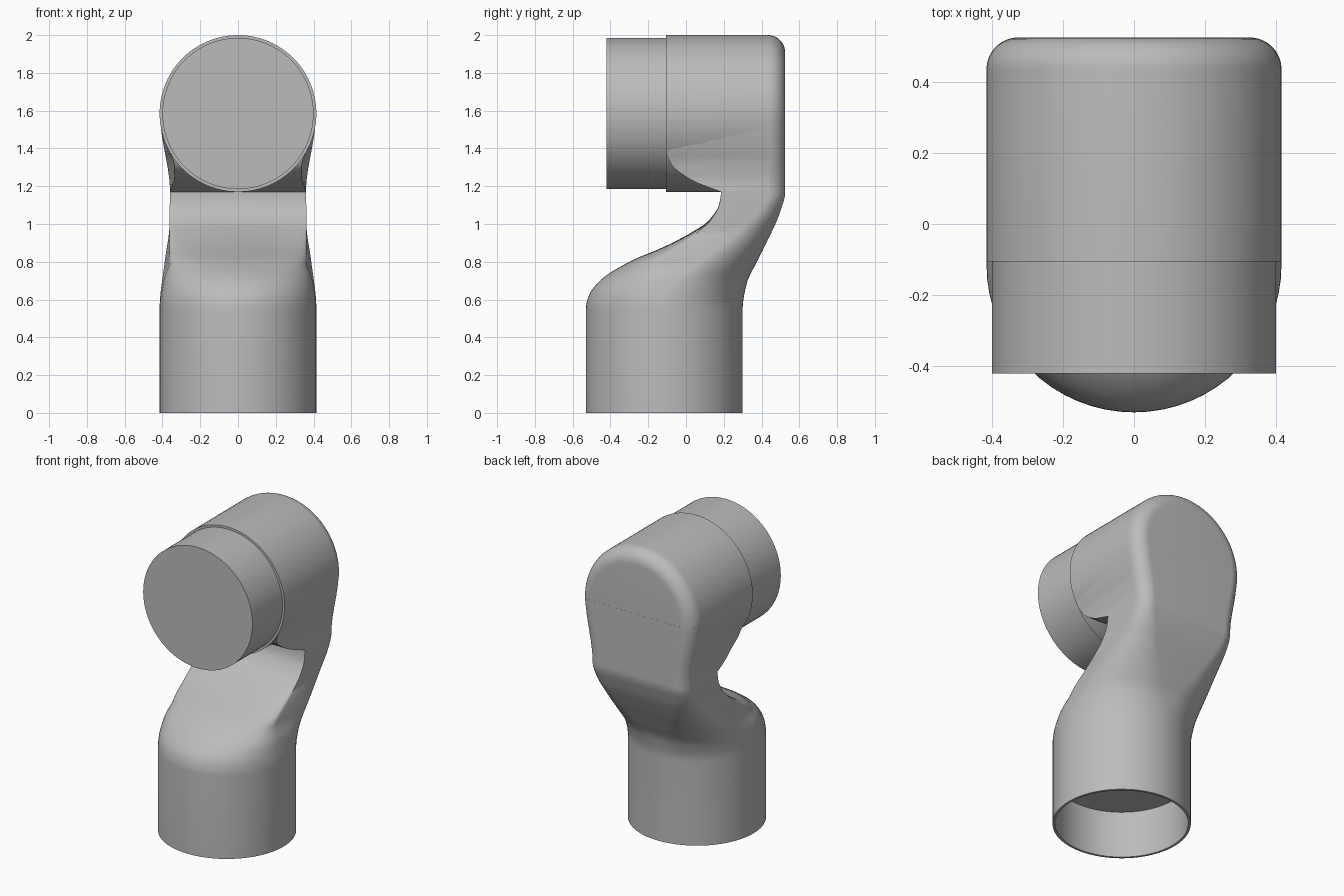
import bpy, bmesh, math
from mathutils import Matrix, Vector

cube = bpy.data.objects.get("Cube")
if cube:
    bpy.data.objects.remove(cube, do_unlink=True)

grey = bpy.data.materials.new("satin grey")
grey.use_nodes = True
grey.diffuse_color = (0.5, 0.5, 0.5, 1)
grey.node_tree.nodes["Principled BSDF"].inputs["Base Color"].default_value = grey.diffuse_color

RADIUS = 0.415       # both tube ends
BORE = 0.40          # socket and plug
FILLET = 0.09        # rounded back edge
BACK = 0.525
AXIS_Z = 2 - RADIUS
BASE_Y = -0.115
BEND, NECK = 0.55, 1.17   # heights where the transition starts and ends


def curve(points):
    """Monotone smooth interpolation through (z, value) points."""
    slopes = [(b[1] - a[1]) / (b[0] - a[0]) for a, b in zip(points, points[1:])]
    tangents = [0.0]
    for a, b in zip(slopes, slopes[1:]):
        tangents.append(2 * a * b / (a + b) if a * b > 0 else 0.0)
    tangents.append(0.0)

    def value(z):
        if z <= points[0][0]:
            return points[0][1]
        for i, (a, b) in enumerate(zip(points, points[1:])):
            if z <= b[0]:
                h = b[0] - a[0]
                t = (z - a[0]) / h
                return ((2*t**3 - 3*t**2 + 1) * a[1] + (t**3 - 2*t**2 + t) * h * tangents[i]
                        + (3*t**2 - 2*t**3) * b[1] + (t**3 - t**2) * h * tangents[i + 1])
        return points[-1][1]
    return value


# Outline curves of the bent body, by height
side_width = curve([(BEND, RADIUS), (0.8, 0.388), (1.0, 0.362), (NECK, 0.36),
                    (1.5, 0.407), (AXIS_Z, RADIUS)])
edge_width = curve([(BEND, RADIUS), (0.7, 0.395), (0.8, 0.365), (NECK, 0.36),
                    (1.25, 0.335), (1.32, 0.338), (1.4, 0.37), (AXIS_Z, 0.41)])
front_edge = curve([(BEND, BASE_Y), (0.7, -0.125), (0.8, -0.115), (0.88, -0.03),
                    (0.95, 0.055), (1.02, 0.13), (1.11, 0.178), (NECK, 0.185),
                    (1.2, 0.1), (1.25, 0.0), (1.32, -0.08), (1.4, -0.1)])
front_middle = curve([(BEND, BASE_Y - RADIUS), (0.62, -0.515), (0.7, -0.455), (0.8, -0.3),
                      (0.88, -0.115), (0.95, 0.02), (1.02, 0.122), (1.11, 0.177), (NECK, 0.185)])
back_middle = curve([(BEND, BASE_Y + RADIUS), (0.68, 0.32), (0.8, 0.375), (0.94, 0.445),
                     (1.06, 0.497), (NECK, BACK)])


def section(z):
    """Horizontal section: bowed front, straight sides, rounded back corners."""
    t = min(max((z - BEND) / (NECK - BEND), 0), 1)
    s = t * t * (3 - 2 * t)
    w, e, fy, by = side_width(z), edge_width(z), front_edge(z), back_middle(z)
    bow = max(fy - front_middle(z), 0) if z < NECK else 0
    rx, ry = w + (FILLET - w) * s, RADIUS + (FILLET - RADIUS) * s
    ring = []
    for i in range(33):
        a = math.pi * i / 32
        ring.append(Vector((-e * math.cos(a), fy - bow * math.sin(a), z)))
    for corner in (1, -1):
        for i in range(17):
            a = math.pi / 2 * (i / 16 if corner > 0 else 1 - i / 16)
            ring.append(Vector((corner * (w - rx + rx * math.cos(a)),
                                by - ry + ry * math.sin(a), z)))
    return ring


def finish(name, bm):
    bmesh.ops.remove_doubles(bm, verts=bm.verts, dist=0.0002)
    bmesh.ops.recalc_face_normals(bm, faces=bm.faces)
    mesh = bpy.data.meshes.new(name)
    bm.to_mesh(mesh)
    bm.free()
    mesh.materials.append(grey)
    obj = bpy.data.objects.new(name, mesh)
    bpy.context.collection.objects.link(obj)
    bpy.ops.object.select_all(action="DESELECT")
    obj.select_set(True)
    bpy.context.view_layer.objects.active = obj
    bpy.ops.object.shade_smooth_by_angle(angle=math.radians(32))
    return obj


# Bent body: open socket at the bottom, then lofted up into the head
def bore_ring(z):
    return [Vector((p.x * BORE / RADIUS, BASE_Y + (p.y - BASE_Y) * BORE / RADIUS, z))
            for p in section(0)]


steps = 32
heights = [0] + [BEND + (NECK - BEND) * i / steps for i in range(steps + 1)]
heights += [NECK + (AXIS_Z - NECK) * i / 20 for i in range(1, 21)]
rings = [bore_ring(0.31), bore_ring(0)] + [section(z) for z in heights]
bm = bmesh.new()
loops = [[bm.verts.new(p) for p in ring] for ring in rings]
for low, high in zip(loops, loops[1:]):
    for i in range(len(low)):
        j = (i + 1) % len(low)
        bm.faces.new((low[i], low[j], high[j], high[i]))
bm.faces.new(loops[0])
bm.faces.new(loops[-1])
finish("bent_body", bm)


def lathe(name, profile):
    """Turn a (y, radius) profile around the head axis."""
    bm = bmesh.new()
    verts = [bm.verts.new((r, y, AXIS_Z)) for y, r in profile]
    edges = [bm.edges.new(pair) for pair in zip(verts, verts[1:])]
    bmesh.ops.spin(bm, geom=verts + edges, cent=(0, 0, AXIS_Z), axis=(0, 1, 0),
                   angle=math.tau, steps=96, use_merge=True)
    return finish(name, bm)


# Head tube with a rounded back, and the plug in its front
rim = -0.105
rounded = [(BACK - 0.0005 - FILLET * (1 - math.sin(a)), RADIUS - FILLET * (1 - math.cos(a)))
           for a in (math.pi / 2 * i / 10 for i in range(11))]
lathe("head_tube", [(rim, BORE - 0.01), (rim, RADIUS)] + rounded + [(BACK - 0.0005, 0)])
lathe("head_plug", [(-0.42, 0), (-0.42, BORE), (rim + 0.02, BORE), (rim + 0.02, 0)])
